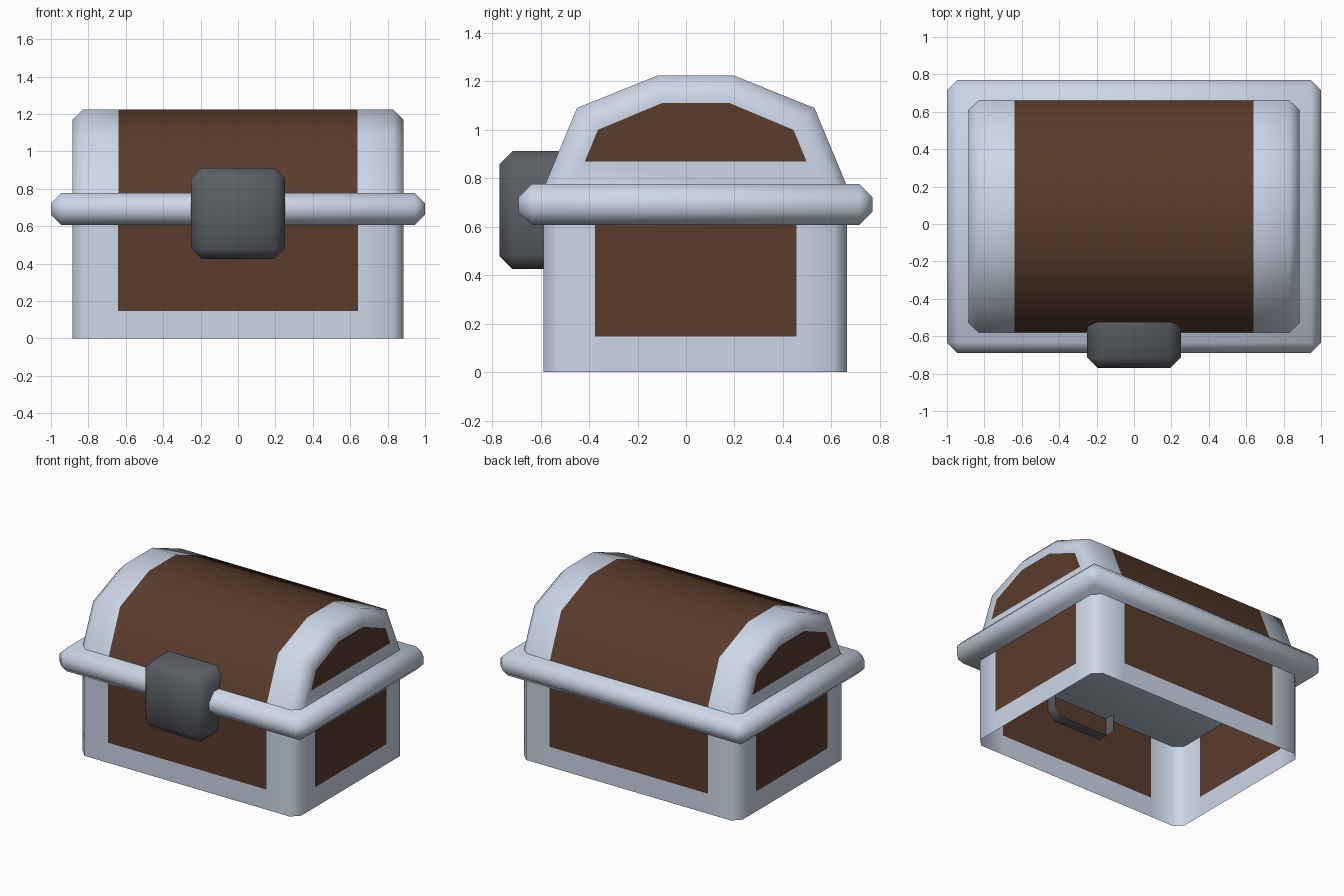
import bpy, bmesh, math

if "Cube" in bpy.data.objects:
    bpy.data.objects.remove(bpy.data.objects["Cube"])

CY = 0.04  # all main parts share this depth centre


def material(name, rgb):
    m = bpy.data.materials.new(name)
    m.diffuse_color = (*rgb, 1)
    m.use_nodes = True
    m.node_tree.nodes["Principled BSDF"].inputs["Base Color"].default_value = m.diffuse_color
    return m


METAL = material("light_metal", (0.60, 0.68, 0.80))
WOOD = material("dark_wood", (0.10, 0.045, 0.025))
IRON = material("dark_iron", (0.105, 0.115, 0.13))


def finish(bm, name, mats):
    """Turn the bmesh into a smooth-shaded object."""
    bmesh.ops.recalc_face_normals(bm, faces=bm.faces)
    me = bpy.data.meshes.new(name)
    bm.to_mesh(me)
    bm.free()
    for m in mats:
        me.materials.append(m)
    ob = bpy.data.objects.new(name, me)
    bpy.context.collection.objects.link(ob)
    bpy.ops.object.select_all(action='DESELECT')
    ob.select_set(True)
    bpy.context.view_layer.objects.active = ob
    bpy.ops.object.shade_smooth_by_angle(angle=math.radians(50))
    return ob


def box(x, y0, y1, z0, z1):
    """Box spanning -x..x, y0..y1, z0..z1."""
    bm = bmesh.new()
    bmesh.ops.create_cube(bm, size=1)
    for v in bm.verts:
        v.co = (v.co.x * 2 * x, (y0 + y1) / 2 + v.co.y * (y1 - y0),
                (z0 + z1) / 2 + v.co.z * (z1 - z0))
    return bm


def chamfer(bm, edges, width):
    bmesh.ops.bevel(bm, geom=edges, offset=width, segments=1, affect='EDGES')


def remove_facing(bm, axis, value):
    """Open the box by deleting the face lying at a coordinate."""
    faces = [f for f in bm.faces if all(abs(v.co[axis] - value) < 1e-4 for v in f.verts)]
    bmesh.ops.delete(bm, geom=faces, context='FACES')


# Base: open-bottomed walls, chamfered corners, flush wooden panels
bm = box(0.885, -0.588, 0.665, 0, 0.69)
chamfer(bm, [e for e in bm.edges if abs(e.verts[0].co.z - e.verts[1].co.z) > 0.1], 0.055)
remove_facing(bm, 2, 0)
remove_facing(bm, 2, 0.69)
for co, no in [((0.642, 0, 0), (1, 0, 0)), ((-0.642, 0, 0), (1, 0, 0)),
               ((0, -0.375, 0), (0, 1, 0)), ((0, 0.455, 0), (0, 1, 0)),
               ((0, 0, 0.147), (0, 0, 1))]:
    bmesh.ops.bisect_plane(bm, geom=bm.verts[:] + bm.edges[:] + bm.faces[:],
                           plane_co=co, plane_no=no)
for f in bm.faces:
    c = f.calc_center_median()
    f.material_index = int(c.z > 0.147 and (abs(c.x) < 0.642 or abs(c.y - CY) < 0.415))
finish(bm, "base_walls", [METAL, WOOD])

# Lid: half profiles (distance from centre, height), mirrored and lofted along x
OUTER = [(0.652, 0.70), (0.49, 1.09), (0.155, 1.225)]
INNER = [(0.602, 0.70), (0.45, 1.05), (0.143, 1.17)]
PANEL = [(0.457, 0.87), (0.403, 1.0), (0.14, 1.11)]
stations = [(0.885, PANEL), (0.885, INNER), (0.83, OUTER), (0.64, OUTER)]
stations = [(-x, p) for x, p in stations] + stations[::-1]
bm = bmesh.new()
rings = []
for x, half in stations:
    pts = [(CY - w, z) for w, z in half] + [(CY + w, z) for w, z in half[::-1]]
    rings.append([bm.verts.new((x, y, z)) for y, z in pts])
for i, (a, b) in enumerate(zip(rings, rings[1:])):
    for j in range(6):
        k = (j + 1) % 6
        f = bm.faces.new((a[j], a[k], b[k], b[j]))
        f.material_index = int(i == 3)
for ring in (rings[0], rings[-1]):
    bm.faces.new(ring).material_index = 1
finish(bm, "domed_lid", [METAL, WOOD])

# Rim: chamfered slab between base and lid
bm = box(1.0, -0.69, 0.77, 0.607, 0.777)
chamfer(bm, bm.edges[:], 0.055)
finish(bm, "rim_band", [METAL])

# Lock: chamfered block, open at the back where it enters the chest
bm = box(0.25, -0.77, -0.51, 0.425, 0.912)
remove_facing(bm, 1, -0.51)
chamfer(bm, [e for e in bm.edges if not e.is_boundary], 0.055)
finish(bm, "lock_block", [IRON])
